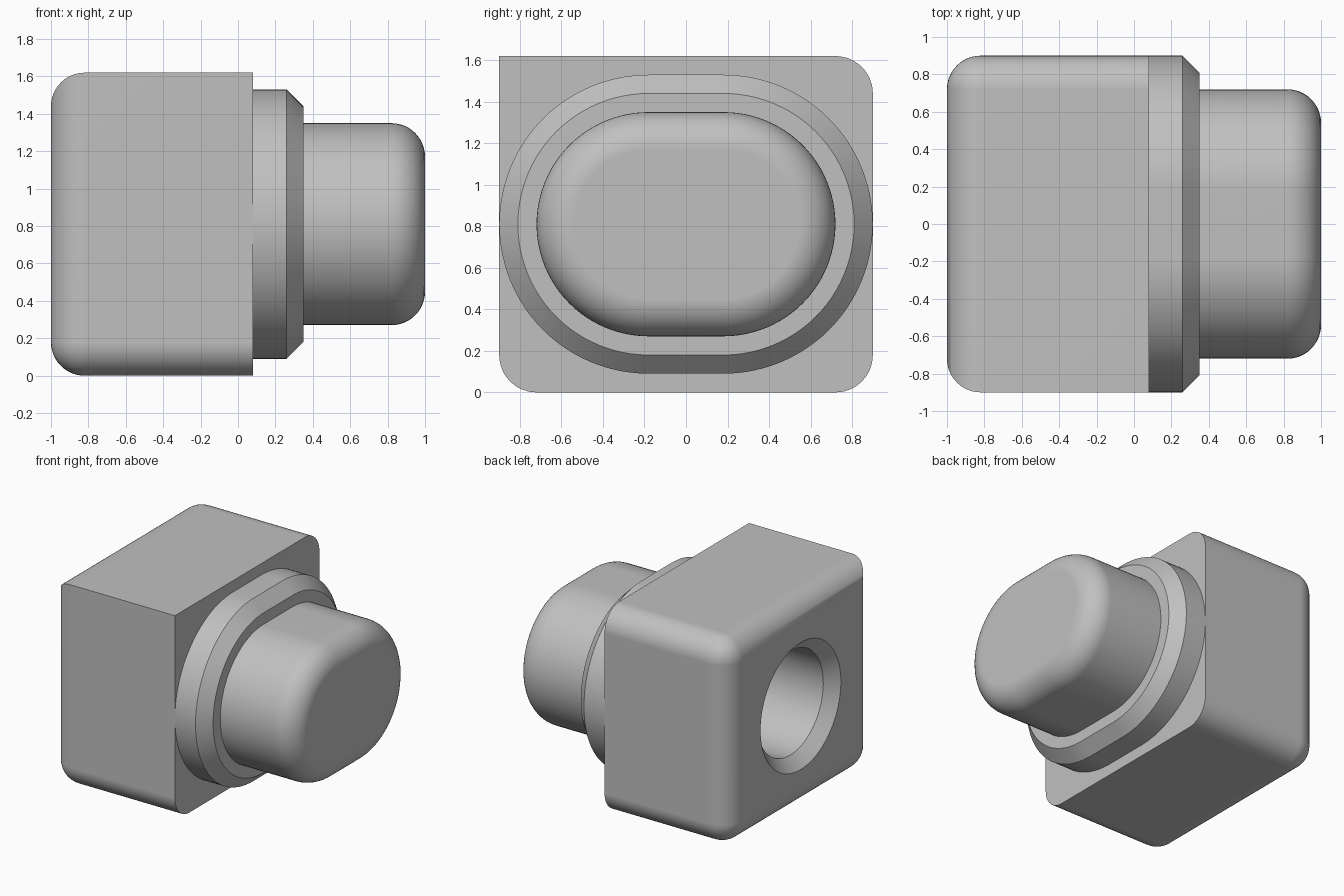
import bpy, bmesh
from math import sin, cos, pi

if "Cube" in bpy.data.objects:
    bpy.data.objects.remove(bpy.data.objects["Cube"], do_unlink=True)

MID = 0.81      # height of the shared axis
FLAT = 0.18     # half length of the straight part of the oval
ROUND = 0.18    # fillet radius

grey = bpy.data.materials.new("plain_grey")
grey.use_nodes = True
grey.diffuse_color = (0.53, 0.53, 0.53, 1)
grey.node_tree.nodes["Principled BSDF"].inputs["Base Color"].default_value = grey.diffuse_color


def add_object(name, bm):
    bmesh.ops.recalc_face_normals(bm, faces=bm.faces)
    mesh = bpy.data.meshes.new(name)
    bm.to_mesh(mesh)
    bm.free()
    mesh.materials.append(grey)
    obj = bpy.data.objects.new(name, mesh)
    bpy.context.collection.objects.link(obj)
    return obj


def loft(name, profile, flat, steps=48):
    """Closed solid along x from (x, radius) rings; flat > 0 makes ovals."""
    bm = bmesh.new()
    rings = []
    for x, r in profile:
        ring = []
        for side in (1, -1):
            for i in range(steps + (flat > 0)):
                a = side * pi / 2 - pi + pi * i / steps
                ring.append(bm.verts.new((x, side * flat + r * cos(a), MID + r * sin(a)))
                            if side < 0 else
                            bm.verts.new((x, flat + r * cos(a), MID + r * sin(a))))
        rings.append(ring)
    for a, b in zip(rings, rings[1:]):
        for i in range(len(a)):
            j = (i + 1) % len(a)
            bm.faces.new((a[i], a[j], b[j], b[i]))
    bm.faces.new(rings[0])
    bm.faces.new(rings[-1])
    return add_object(name, bm)


# Block body: every edge rounded except the top front one and the mating face
bm = bmesh.new()
bmesh.ops.create_cube(bm, size=1)
for v in bm.verts:
    v.co = (v.co.x * 1.08 - 0.46, v.co.y * 1.8, (v.co.z + 0.5) * 1.62)


def is_rounded(edge):
    a, b = (v.co for v in edge.verts)
    mating = min(a.x, b.x) > 0
    top_front = max(a.y, b.y) < 0 and min(a.z, b.z) > 1
    return not (mating or top_front)


bmesh.ops.bevel(bm, geom=[e for e in bm.edges if is_rounded(e)], offset=ROUND,
                offset_type='OFFSET', segments=12, profile=0.5, affect='EDGES')
body = add_object("block_body", bm)

# Oval collar with a chamfer, then the oval plug with a rounded end
profile = [(0.08, 0.72), (0.26, 0.72), (0.35, 0.63), (0.35, 0.54)]
for i in range(13):
    a = pi / 2 * i / 12
    profile.append((1 - ROUND + ROUND * sin(a), 0.54 - ROUND + ROUND * cos(a)))
plug = loft("collar_and_plug", profile, FLAT)

# Countersunk bore from the rear face
cutter = loft("bore_cutter", [(-1.02, 0.52), (-0.91, 0.41), (0.4, 0.41)], 0)
cutter.hide_render = True

for obj in (body, plug):
    cut = obj.modifiers.new("bore", 'BOOLEAN')
    cut.operation = 'DIFFERENCE'
    cut.solver = 'EXACT'
    cut.object = cutter
    bpy.ops.object.select_all(action='DESELECT')
    bpy.context.view_layer.objects.active = obj
    obj.select_set(True)
    bpy.ops.object.modifier_apply(modifier=cut.name)
    bpy.ops.object.shade_smooth_by_angle()
    normals = obj.modifiers.new("even_shading", 'WEIGHTED_NORMAL')
    normals.keep_sharp = True

bpy.data.objects.remove(cutter, do_unlink=True)
